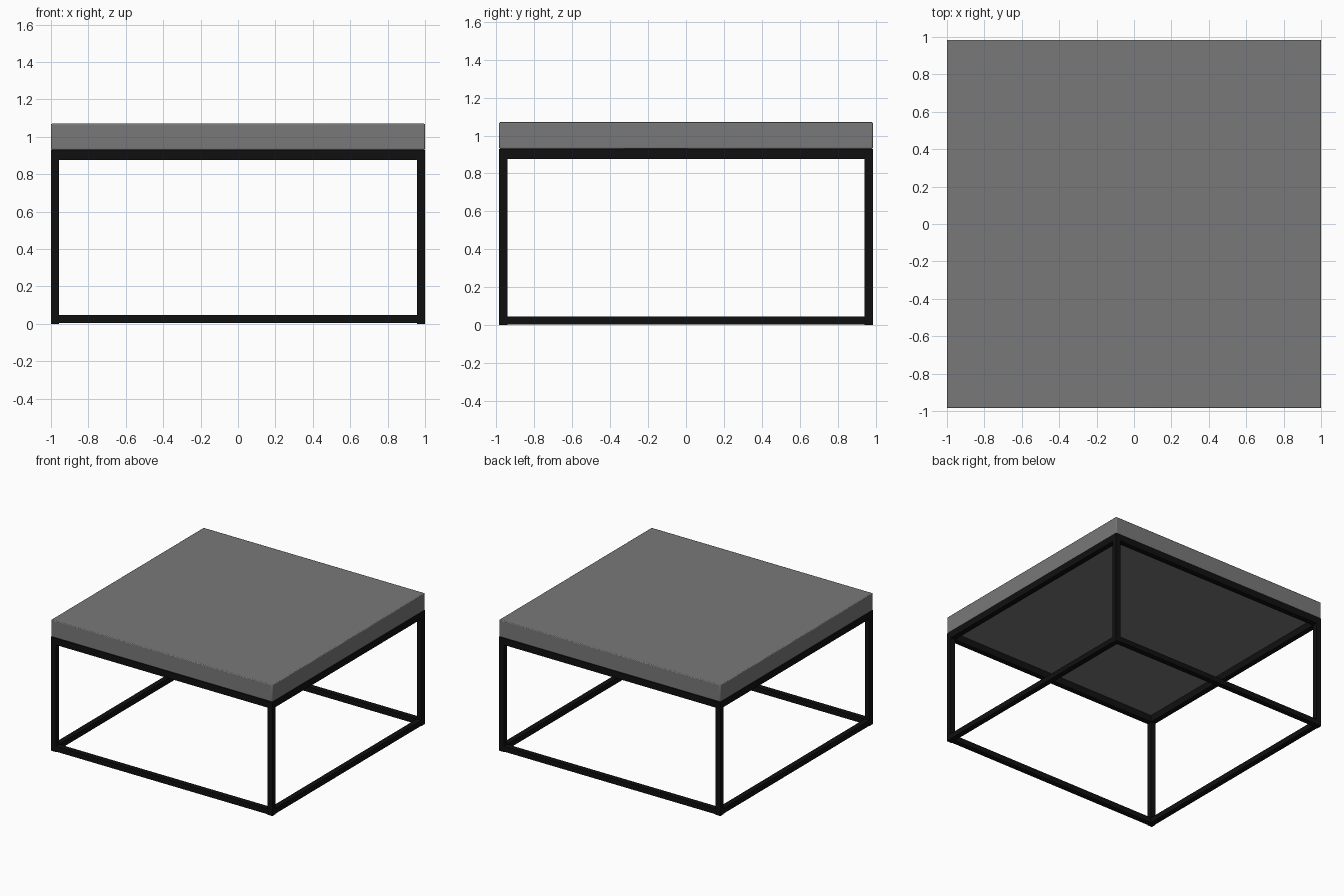
import bpy

if "Cube" in bpy.data.objects:
    bpy.data.objects.remove(bpy.data.objects["Cube"])


def material(name, value):
    m = bpy.data.materials.new(name)
    m.diffuse_color = (value, value, value, 1)
    m.use_nodes = True
    m.node_tree.nodes["Principled BSDF"].inputs["Base Color"].default_value = m.diffuse_color
    return m


black = material("black_metal", 0.005)
grey = material("grey_top", 0.19)


def box(name, lo, hi, mat, bevel=0):
    centre = [(a + b) / 2 for a, b in zip(lo, hi)]
    bpy.ops.mesh.primitive_cube_add(size=1, location=centre)
    ob = bpy.context.object
    ob.name = name
    ob.scale = [b - a for a, b in zip(lo, hi)]
    bpy.ops.object.transform_apply(location=False, rotation=False, scale=True)
    ob.data.materials.append(mat)
    if bevel:
        mod = ob.modifiers.new("edge", "BEVEL")
        mod.width = bevel
        mod.segments = 2
        bpy.ops.object.shade_smooth_by_angle()
    return ob


X, Y = 1.0, 0.985        # half sizes of the table
T = 0.043                # tube thickness
RAIL, SLAB, TOP = 0.875, 0.93, 1.07

# Table top, slightly softened edges
box("table_top", (-X, -Y, SLAB), (X, Y, TOP), grey, 0.006)

# Four legs
for sx, xn in ((-1, "left"), (1, "right")):
    for sy, yn in ((-1, "front"), (1, "back")):
        xs = sorted((sx * X, sx * (X - T)))
        ys = sorted((sy * Y, sy * (Y - T)))
        box(f"{yn}_{xn}_leg", (xs[0], ys[0], 0), (xs[1], ys[1], SLAB), black)

# Upper and lower rails between the legs
for level, z0, z1 in (("lower", 0.004, 0.047), ("upper", RAIL, SLAB)):
    for s, xn, yn in ((-1, "left", "front"), (1, "right", "back")):
        xs = sorted((s * X, s * (X - T)))
        ys = sorted((s * Y, s * (Y - T)))
        box(f"{level}_{yn}_rail", (-X + T, ys[0], z0), (X - T, ys[1], z1), black)
        box(f"{level}_{xn}_rail", (xs[0], -Y + T, z0), (xs[1], Y - T, z1), black)
